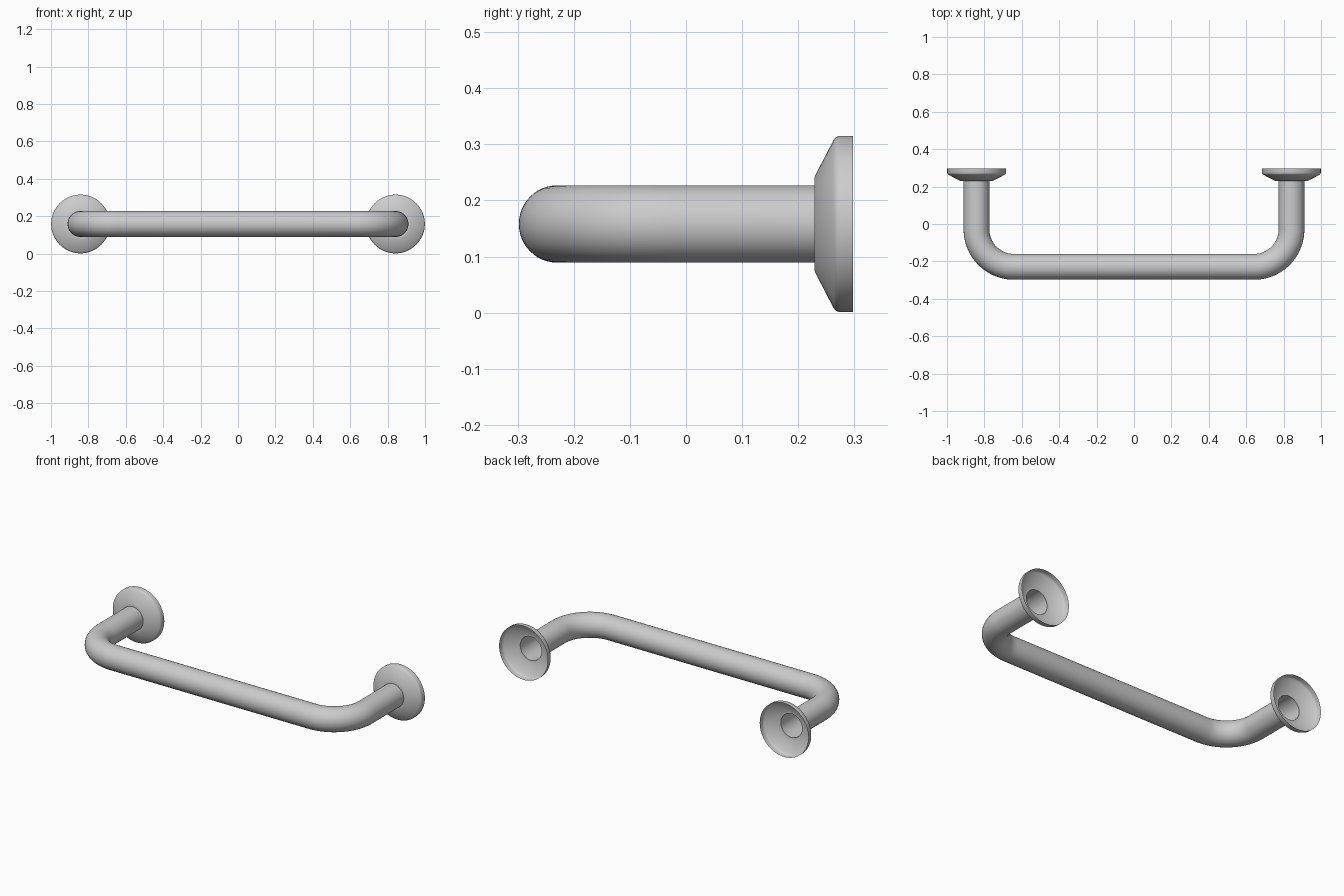
import bpy, bmesh, math
from mathutils import Matrix, Vector

if "Cube" in bpy.data.objects:
    bpy.data.objects.remove(bpy.data.objects["Cube"])

ZC, LEG_X, BAR_Y, TUBE_R, BEND_R = 0.158, 0.842, -0.229, 0.069, 0.2
BACK = 0.298


def make_object(name, bm, angle):
    bmesh.ops.recalc_face_normals(bm, faces=bm.faces)
    mesh = bpy.data.meshes.new(name)
    bm.to_mesh(mesh)
    bm.free()
    ob = bpy.data.objects.new(name, mesh)
    bpy.context.collection.objects.link(ob)
    bpy.ops.object.select_all(action='DESELECT')
    ob.select_set(True)
    bpy.context.view_layer.objects.active = ob
    bpy.ops.object.shade_smooth_by_angle(angle=math.radians(angle))
    return ob


def bridge(bm, rings):
    for a, b in zip(rings, rings[1:]):
        for i in range(len(a)):
            j = (i + 1) % len(a)
            bm.faces.new((a[i], a[j], b[j], b[i]))


# Open bent tube: leg, rounded corner, bar, rounded corner, leg
def tube(name, segs=48, bend=20):
    half = [(Vector((LEG_X, 0.229, ZC)), 0)]
    cx, cy = LEG_X - BEND_R, BAR_Y + BEND_R
    for k in range(bend + 1):
        t = math.pi / 2 * k / bend
        half.append((Vector((cx + BEND_R * math.cos(t), cy - BEND_R * math.sin(t), ZC)), t))
    path = half + [(Vector((-p.x, p.y, p.z)), math.pi - t) for p, t in reversed(half)]
    bm = bmesh.new()
    rings = []
    for p, t in path:
        side = Vector((math.cos(t), -math.sin(t), 0))
        ring = []
        for i in range(segs):
            a = 2 * math.pi * i / segs
            ring.append(bm.verts.new(p + TUBE_R * (math.cos(a) * side + math.sin(a) * Vector((0, 0, 1)))))
        rings.append(ring)
    bridge(bm, rings)
    return make_object(name, bm, 40)


# Hollow wall flange: (radius, y) profile revolved around the leg axis
def flange(name, x, segs=64):
    profile = [(TUBE_R, 0.229), (0.084, 0.229), (0.148, 0.262), (0.152, 0.265),
               (0.155, 0.268), (0.157, 0.273), (0.157, BACK)]
    bm = bmesh.new()
    rings = [[bm.verts.new((x + r * math.cos(2 * math.pi * i / segs), y,
                            ZC + r * math.sin(2 * math.pi * i / segs)))
              for i in range(segs)] for r, y in profile]
    bridge(bm, rings)
    return make_object(name, bm, 35)


tube("grab_bar_tube")
for label, sx in (("left", -1), ("right", 1)):
    flange(label + "_wall_flange", sx * LEG_X)
